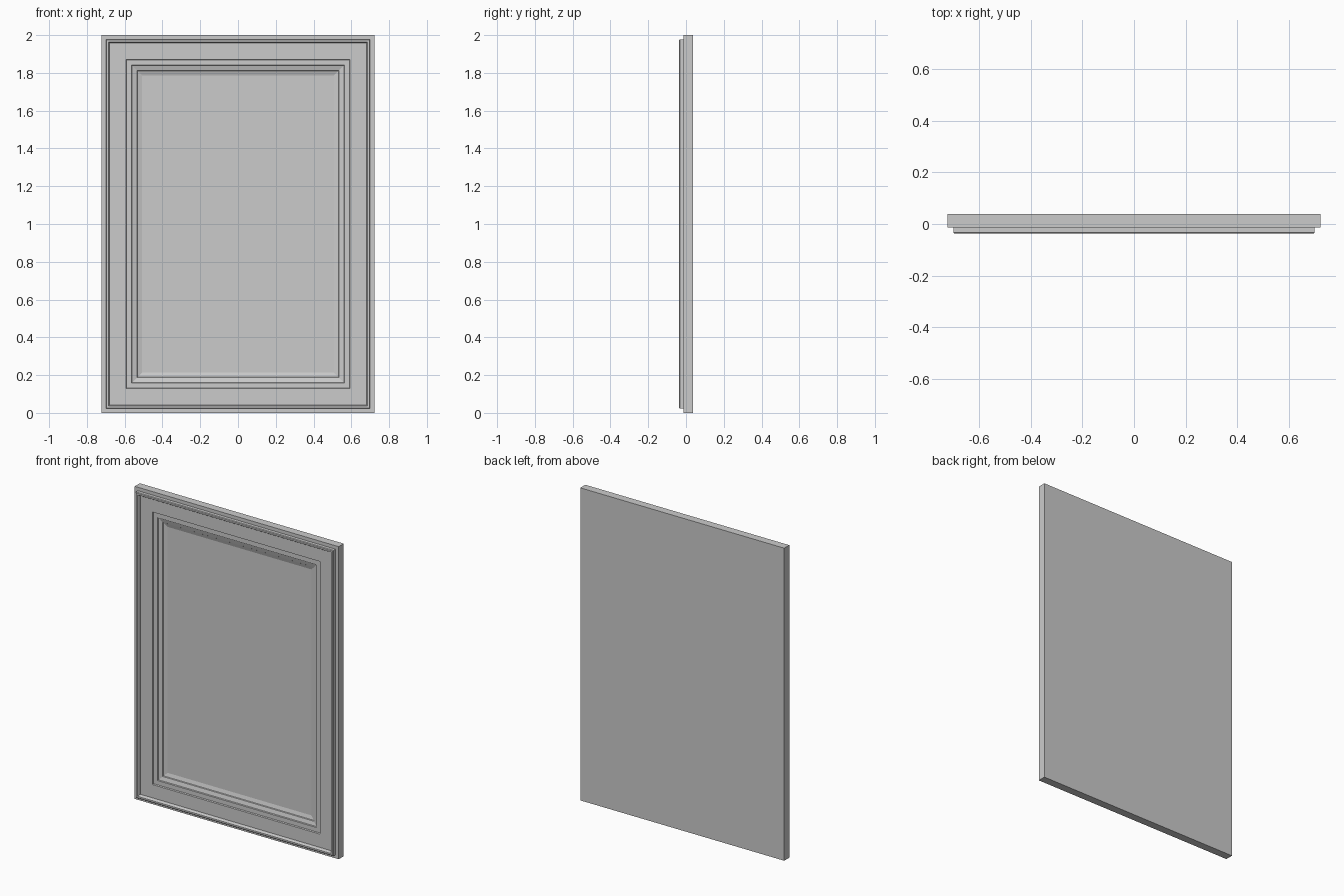
import bpy, bmesh

if "Cube" in bpy.data.objects:
    bpy.data.objects.remove(bpy.data.objects["Cube"])

HALF_W, HEIGHT = 0.722, 2.0


def ring(bm, inset, y):
    """Rectangular loop inset from the door outline at depth y."""
    w, lo, hi = HALF_W - inset, inset, HEIGHT - inset
    return [bm.verts.new(p) for p in
            ((-w, y, lo), (w, y, lo), (w, y, hi), (-w, y, hi))]


def stepped_panel(name, profile):
    """Bridge nested rectangles along an (inset, depth) profile and cap both ends."""
    bm = bmesh.new()
    rings = [ring(bm, d, y) for d, y in profile]
    for a, b in zip(rings, rings[1:]):
        for i in range(4):
            j = (i + 1) % 4
            bm.faces.new((a[i], a[j], b[j], b[i]))
    bm.faces.new(rings[0])
    bm.faces.new(rings[-1])
    bmesh.ops.recalc_face_normals(bm, faces=bm.faces)
    mesh = bpy.data.meshes.new(name)
    bm.to_mesh(mesh)
    bm.free()
    obj = bpy.data.objects.new(name, mesh)
    bpy.context.collection.objects.link(obj)
    return obj


# Door panel: slab edge, raised outer bead, flat frame, recessed centre
stepped_panel("door_panel", [
    (0.0, 0.038), (0.0, -0.013),            # slab edge
    (0.022, -0.013), (0.022, -0.033),       # bead outer wall
    (0.026, -0.037), (0.036, -0.037),       # bead crown
    (0.040, -0.031), (0.043, -0.018),       # bead inner wall
    (0.128, -0.018), (0.131, -0.010),       # frame and first step
    (0.159, -0.010), (0.162, -0.004),       # second step
    (0.187, 0.003), (0.190, 0.008),         # sloped moulding
    (0.213, 0.015),                         # recessed centre
])
